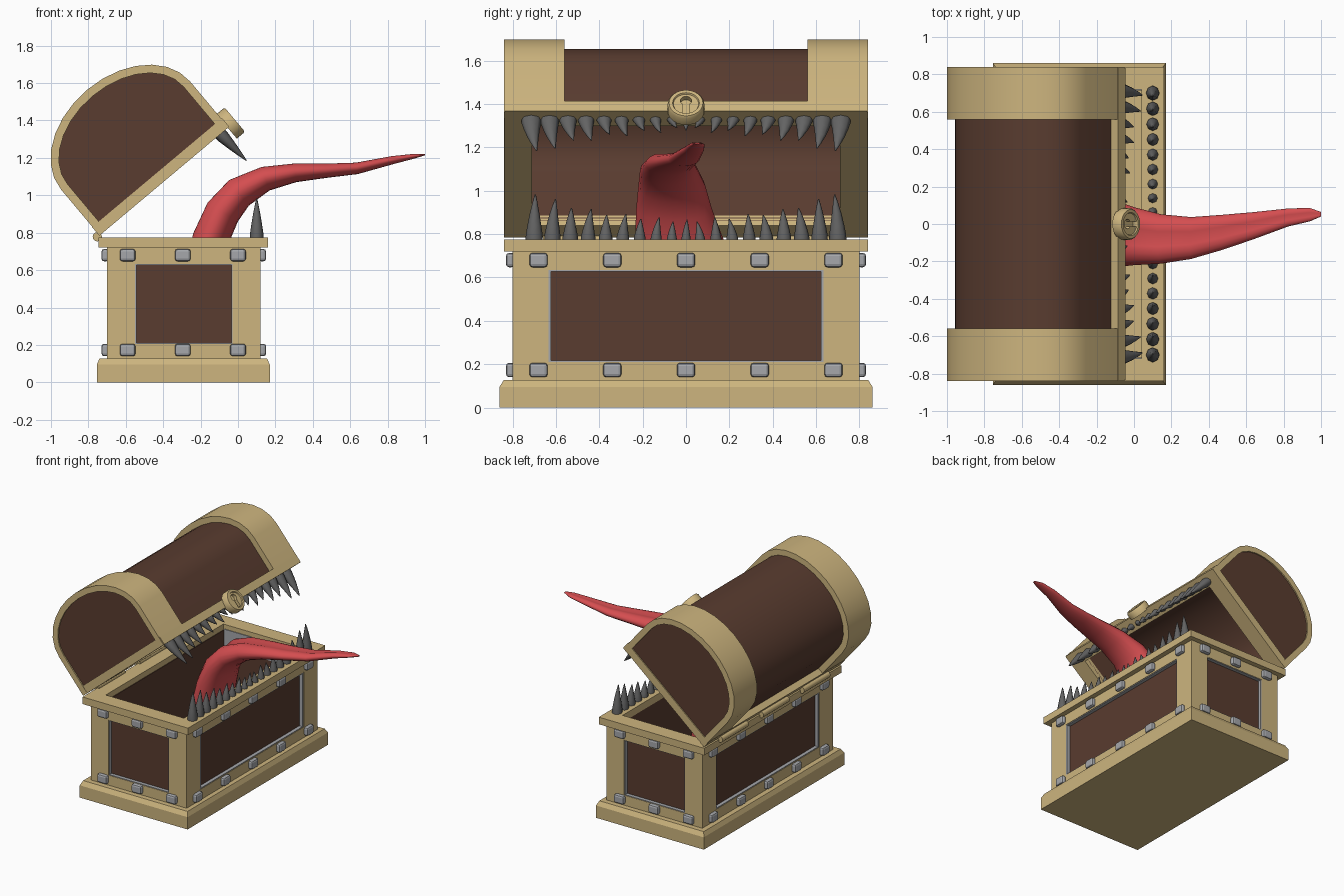
import bpy, bmesh, math
from mathutils import Vector

if "Cube" in bpy.data.objects:
    bpy.data.objects.remove(bpy.data.objects["Cube"])

def mat(name, r, g, b):
    m = bpy.data.materials.new(name)
    m.diffuse_color = (r, g, b, 1)
    m.use_nodes = True
    m.node_tree.nodes["Principled BSDF"].inputs["Base Color"].default_value = m.diffuse_color
    return m

CREAM = mat("pale_wood", .61, .46, .21)
BROWN = mat("dark_wood", .10, .045, .029)
GRAY = mat("metal_gray", .38, .39, .41)
TOOTH = mat("tooth_gray", .125, .125, .125)
RED = mat("tongue_red", .66, .075, .08)

def loft(name, rings, m, smooth=None):
    """Skin a list of equal-length closed rings and cap both ends."""
    bm = bmesh.new()
    vs = [[bm.verts.new(p) for p in r] for r in rings]
    n = len(vs[0])
    for a, b in zip(vs, vs[1:]):
        for i in range(n):
            j = (i + 1) % n
            bm.faces.new((a[i], a[j], b[j], b[i]))
    bm.faces.new(vs[0][::-1])
    bm.faces.new(vs[-1])
    bmesh.ops.recalc_face_normals(bm, faces=bm.faces)
    me = bpy.data.meshes.new(name)
    bm.to_mesh(me)
    bm.free()
    me.materials.append(m)
    ob = bpy.data.objects.new(name, me)
    bpy.context.collection.objects.link(ob)
    if smooth:
        bpy.ops.object.select_all(action='DESELECT')
        ob.select_set(True)
        bpy.context.view_layer.objects.active = ob
        bpy.ops.object.shade_smooth_by_angle(angle=math.radians(smooth))
    return ob

def rect(x0, x1, y0, y1, z):
    return [(x0, y0, z), (x1, y0, z), (x1, y1, z), (x0, y1, z)]

def box(name, x0, x1, y0, y1, z0, z1, m, bevel=0):
    ob = loft(name, [rect(x0, x1, y0, y1, z0), rect(x0, x1, y0, y1, z1)], m)
    if bevel:
        b = ob.modifiers.new("bevel", 'BEVEL')
        b.width, b.segments = bevel, 2
    return ob

CX = -.29  # middle of the chest body in x

# Base plinth with chamfered top
loft("base", [rect(-.755, .17, -.86, .86, 0), rect(-.755, .17, -.86, .86, .095),
              rect(-.74, .155, -.84, .84, .128)], CREAM)

# Long sides: wall, frame, metal reveal and bolts
for s in (-1, 1):
    def X(d):
        return CX + s * d
    box("long_wall", X(.335), X(.38), -.77, .77, .12, .73, BROWN)
    for t in (-1, 1):
        box("long_post", X(.35), X(.41), t * .635, t * .8, .12, .73, CREAM)
        box("long_reveal", X(.378), X(.407), t * .622, t * .636, .205, .64, GRAY)
    for z0, z1, r in ((.12, .21, .21), (.635, .73, .628)):
        box("long_rail", X(.35), X(.41), -.64, .64, z0, z1, CREAM)
        box("long_reveal", X(.378), X(.407), -.63, .63, r, r + .006, GRAY)
    for z in (.173, .68):
        for i in range(-2, 3):
            box("bolt", X(.40), X(.44), i * .34 - .042, i * .34 + .042, z - .033, z + .033, GRAY, .014)

# Short ends
for s in (-1, 1):
    box("end_wall", -.67, .09, s * .72, s * .77, .12, .73, BROWN)
    box("inner_metal_band", -.62, .04, s * .714, s * .722, .60, .74, GRAY)
    for t in (-1, 1):
        box("end_post", CX + t * .26, CX + t * .41, s * .74, s * .8, .12, .73, CREAM)
        box("end_reveal", CX + t * .254, CX + t * .261, s * .768, s * .797, .205, .64, GRAY)
    for z0, z1, r in ((.12, .205, .204), (.632, .73, .628)):
        box("end_rail", -.56, -.02, s * .74, s * .8, z0, z1, CREAM)
        box("end_reveal", -.55, -.03, s * .768, s * .797, r, r + .006, GRAY)
    for z in (.173, .68):
        for i in (-1, 0, 1):
            x = -.295 + i * .295
            box("bolt", x - .042, x + .042, s * .79, s * .83, z - .033, z + .033, GRAY, .014)
    # Rim, ends
    box("rim_end", -.745, .16, s * .72, s * .84, .72, .775, CREAM)
box("rim_front", .04, .16, -.72, .72, .72, .775, CREAM)
box("rim_back", -.745, -.63, -.72, .72, .72, .775, CREAM)

# Lid frame: u runs along the open mouth, v away from it
C, S = math.cos(math.radians(40)), math.sin(math.radians(40))
def L(u, v, y):
    return (-.74 + u * C - v * S, y, .785 + u * S + v * C)

def arch(o, v0):
    r = .45 - o
    pts = [(o, v0)]
    for i in range(15):
        a = math.pi * i / 14
        pts.append((.45 - r * math.cos(a), .32 + (.32 - o) * math.sin(a)))
    return pts + [(.9 - o, v0)]

def lid_part(name, prof, y0, y1, m, smooth=35):
    return loft(name, [[L(u, v, y) for u, v in prof] for y in (y0, y1)], m, smooth)

def slab(u0, u1, v0, v1):
    return [(u0, v0), (u1, v0), (u1, v1), (u0, v1)]

lid_part("lid_shell", arch(.045, .03) + arch(.085, .03)[::-1], -.72, .72, BROWN)
for s in (-1, 1):
    lid_part("lid_band", arch(0, 0) + arch(.045, 0)[::-1], s * .56, s * .84, CREAM)
    lid_part("lid_end_panel", arch(.042, .03), s * .71, s * .83, BROWN)
    lid_part("lid_end_sill", slab(0, .9, 0, .06), s * .71, s * .838, CREAM)
lid_part("lid_front_beam", slab(.80, .905, 0, .06), -.835, .835, CREAM)
lid_part("lid_back_beam", slab(-.002, .085, 0, .06), -.835, .835, CREAM)

# Hinge barrels
for y in (-.5, 0, .5):
    loft("hinge", [[(-.752 + .025 * math.cos(k * math.pi / 6), yy, .778 + .025 * math.sin(k * math.pi / 6))
                    for k in range(12)] for yy in (y - .16, y + .16)], CREAM, 40)

# Round lock with a cut keyhole
def lock_ring(r, u):
    return [L(u, .01 + r * math.sin(k * math.pi / 12), r * math.cos(k * math.pi / 12)) for k in range(24)]
lock = loft("lock", [lock_ring(.085, .895), lock_ring(.085, .942), lock_ring(.078, .952),
                     lock_ring(.062, .952), lock_ring(.058, .945)], CREAM, 40)
hole = [(.026 * math.cos(a), .03 + .026 * math.sin(a))
        for a in [math.radians(-60 + 300 * k / 12) for k in range(13)]]
hole += [(-.013, -.045), (.013, -.045)]
cutter = loft("keyhole_cutter", [[L(u, v, y) for y, v in hole] for u in (.92, .97)], CREAM)
cutter.hide_render = True
cut = lock.modifiers.new("keyhole", 'BOOLEAN')
cut.object, cut.operation = cutter, 'DIFFERENCE'
bpy.context.view_layer.objects.active = lock
bpy.ops.object.modifier_apply(modifier="keyhole")
bpy.data.objects.remove(cutter)

# Teeth: tapering curved spikes, larger toward the corners
def tooth(name, place, y, h, rx, ry, lean):
    rings = []
    for t in (0, .15, .35, .6, .85, 1):
        w = max(.06, (1 - t) ** .75) * (1.0 if t else .9)
        rings.append([place(rx * w * math.cos(k * math.pi / 4), y + lean * t * t + ry * w * math.sin(k * math.pi / 4), h * t)
                      for k in range(8)])
    loft(name, rings, TOOTH, 60)

for i in range(-9, 10):
    s = abs(i) / 9
    sg = (i > 0) - (i < 0)
    y = sg * .70 * s ** 1.08
    wig = .012 * (-1) ** i
    tooth("lower_tooth", lambda a, b, t: (.10 + a, b, .765 + t), y,
          .095 + .05 * s + .08 * s ** 4 + wig * .6, .026 + .014 * s, .024 + .02 * s, -sg * .01 + wig * .4)
    tooth("upper_tooth", lambda a, b, t: L(.842 + a + t * .08, .01 - t, b), y * 1.02,
          .065 + .075 * s + .08 * s ** 4 + wig, .024 + .014 * s, .023 + .028 * s, -sg * .025)

# Tongue: x, y, z, half width, half thickness
path = [(-.25, 0, .13, .23, .11), (-.22, -.02, .5, .22, .11), (-.155, -.03, .77, .205, .108),
        (-.09, -.055, .915, .175, .105), (0, -.065, 1.02, .155, .095), (.145, -.08, 1.095, .132, .073),
        (.305, -.075, 1.125, .112, .055), (.47, -.045, 1.135, .094, .042), (.635, -.01, 1.147, .073, .034),
        (.825, .035, 1.19, .048, .024), (.94, .05, 1.21, .036, .014), (1.0, .052, 1.218, .012, .004)]
rings = []
for i, (x, y, z, w, t) in enumerate(path):
    a, b = path[max(i - 1, 0)], path[min(i + 1, len(path) - 1)]
    d = Vector((b[0] - a[0], 0, b[2] - a[2])).normalized()
    up = Vector((-d.z, 0, d.x))
    ring = []
    for k in range(20):
        q = 2 * math.pi * k / 20
        lift = math.sin(q)
        if lift > 0:  # groove along the top
            lift -= .35 * max(0, 1 - abs(math.cos(q)) / .5)
        ring.append(Vector((x, y + w * math.cos(q), z)) + up * t * lift)
    rings.append(ring)
tongue = loft("tongue", rings, RED, 60)
